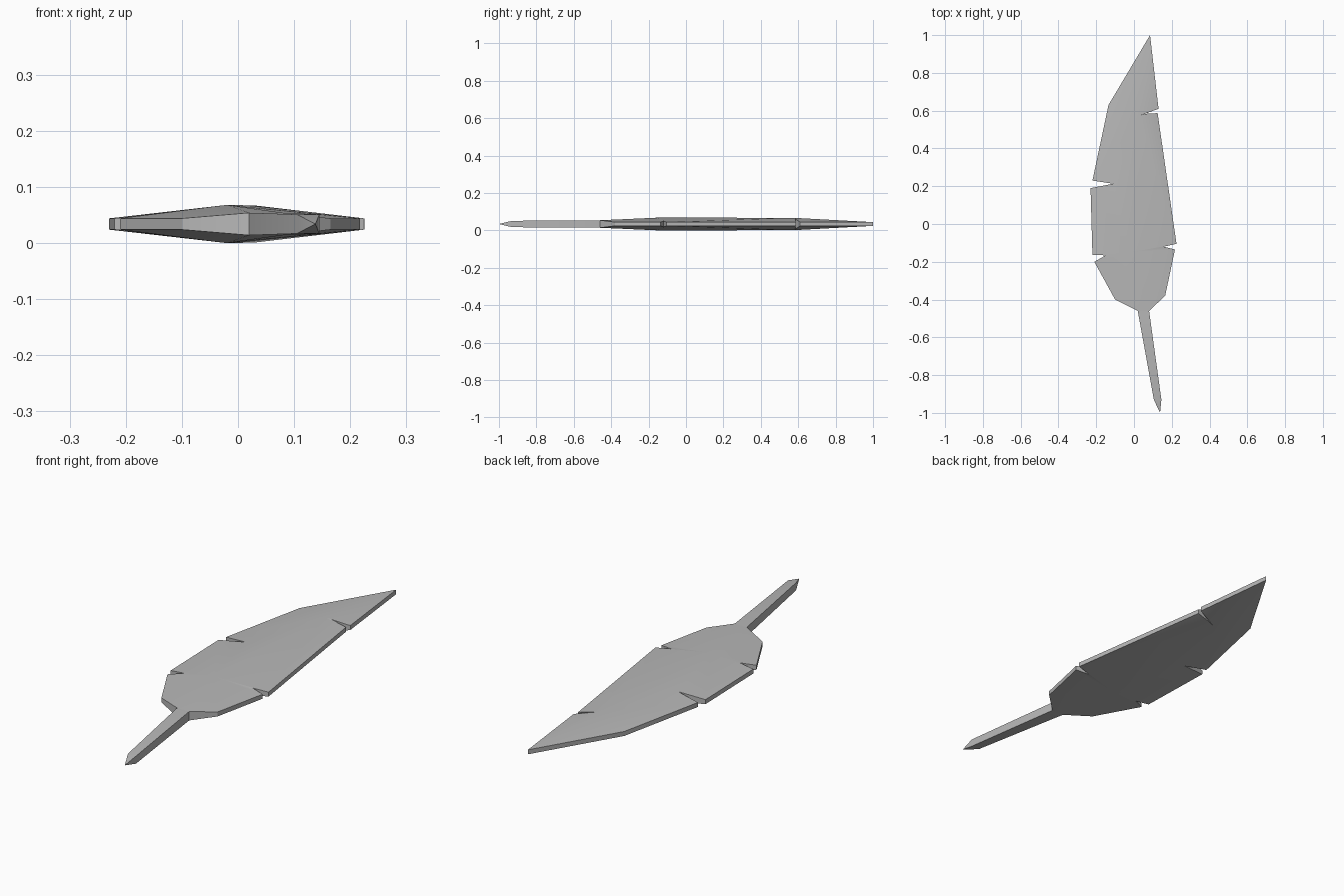
import bpy
import bmesh
import math

cube = bpy.data.objects.get("Cube")
if cube:
    bpy.data.objects.remove(cube, do_unlink=True)

MID = 0.034  # height of the feather's middle plane

grey = bpy.data.materials.new("feather grey")
grey.use_nodes = True
grey.diffuse_color = (0.48, 0.48, 0.48, 1)
bsdf = grey.node_tree.nodes["Principled BSDF"]
bsdf.inputs["Base Color"].default_value = grey.diffuse_color
bsdf.inputs["Roughness"].default_value = 0.8


def finish(bm, name):
    """Turn a bmesh into a shaded object."""
    bmesh.ops.recalc_face_normals(bm, faces=bm.faces)
    mesh = bpy.data.meshes.new(name)
    bm.to_mesh(mesh)
    bm.free()
    mesh.materials.append(grey)
    obj = bpy.data.objects.new(name, mesh)
    bpy.context.collection.objects.link(obj)
    bpy.ops.object.select_all(action="DESELECT")
    obj.select_set(True)
    bpy.context.view_layer.objects.active = obj
    bpy.ops.object.shade_smooth_by_angle(angle=math.radians(30))


def layer(bm, points, sign):
    """Place points (x, y, half thickness) above or below the middle."""
    return [bm.verts.new((x, y, MID + sign * h)) for x, y, h in points]


# Blade edges from quill to tip, with the notches
RIM = 0.01
right_edge = [(0.02, -0.46, 0.02), (-0.10, -0.40, RIM), (-0.21, -0.20, RIM),
              (-0.15, -0.166, 0.018), (-0.22, -0.163, RIM), (-0.23, 0.19, RIM),
              (-0.11, 0.213, 0.023), (-0.22, 0.23, RIM), (-0.135, 0.63, RIM)]
left_edge = [(0.08, -0.46, 0.02), (0.165, -0.38, RIM), (0.217, -0.135, RIM),
             (0.157, -0.12, 0.016), (0.225, -0.105, RIM), (0.125, 0.587, RIM),
             (0.057, 0.583, 0.028), (0.13, 0.61, RIM)]
spine = [(-0.02, -0.15, 0.034), (0.03, 0.575, 0.033)]
tip = [(0.085, 1.0, RIM)]

# Blade: each edge fans to the lower, then the upper, spine point
bm = bmesh.new()
rims = []
for sign in (1, -1):
    a, b, (low, high), end = (layer(bm, p, sign) for p in
                              (right_edge, left_edge, spine, tip))
    for edge, split in ((a + end, 6), (b + end, 4)):
        for i in range(len(edge) - 1):
            bm.faces.new((low if i < split else high, edge[i], edge[i + 1]))
        bm.faces.new((low, edge[split], high))
    bm.faces.new((a[0], low, b[0]))
    rims.append(a + end + b[::-1])
top, bottom = rims
for i in range(len(top)):
    j = (i + 1) % len(top)
    bm.faces.new((top[i], top[j], bottom[j], bottom[i]))
finish(bm, "feather_blade")

# Quill: a tapered square shaft ending in a point
bm = bmesh.new()
rings = []
for x0, x1, y, h in ((0.02, 0.08, -0.46, 0.02), (0.105, 0.145, -0.93, 0.017)):
    rings.append([bm.verts.new((x, y, MID + z)) for x, z in
                  ((x0, -h), (x1, -h), (x1, h), (x0, h))])
point = bm.verts.new((0.138, -1.0, MID))
base, end = rings
for i in range(4):
    j = (i + 1) % 4
    bm.faces.new((base[i], base[j], end[j], end[i]))
    bm.faces.new((end[i], end[j], point))
bm.faces.new(base)
finish(bm, "feather_quill")
